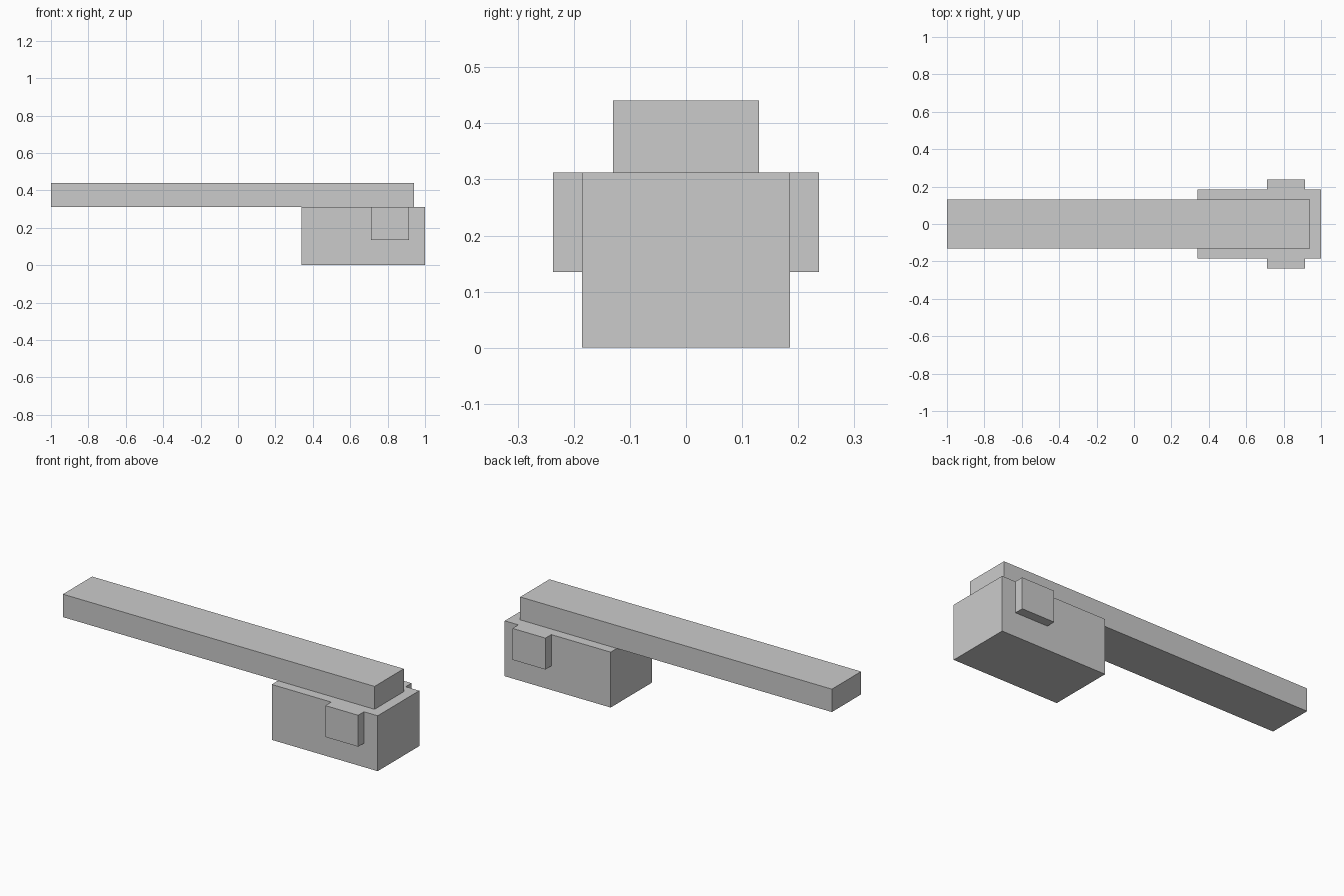
import bpy

if "Cube" in bpy.data.objects:
    bpy.data.objects.remove(bpy.data.objects["Cube"], do_unlink=True)

# Single plain grey for every part
GREY = (0.6, 0.6, 0.6, 1.0)
grey = bpy.data.materials.new("plain_grey")
grey.use_nodes = True
grey.diffuse_color = GREY
grey.node_tree.nodes["Principled BSDF"].inputs["Base Color"].default_value = GREY


def box(name, x, y, z):
    """Flat-sided block spanning the given (low, high) range on each axis."""
    spans = (x, y, z)
    bpy.ops.mesh.primitive_cube_add(size=1, location=[(a + b) / 2 for a, b in spans])
    obj = bpy.context.object
    obj.name = name
    obj.scale = [b - a for a, b in spans]
    bpy.ops.object.transform_apply(location=False, rotation=False, scale=True)
    obj.data.materials.append(grey)
    return obj


BODY_TOP = 0.312
BODY_HALF = 0.185
LUG_OUT = 0.237

# Main block and the long bar resting on it
box("body_block", (0.34, 1.0), (-BODY_HALF, BODY_HALF), (0, BODY_TOP))
box("long_bar", (-1.0, 0.942), (-0.13, 0.13), (BODY_TOP, 0.441))

# Side lugs, flush with the top of the block
for name, side in (("front_lug", -1), ("back_lug", 1)):
    y_span = sorted((side * BODY_HALF, side * LUG_OUT))
    box(name, (0.71, 0.915), y_span, (0.135, BODY_TOP))
